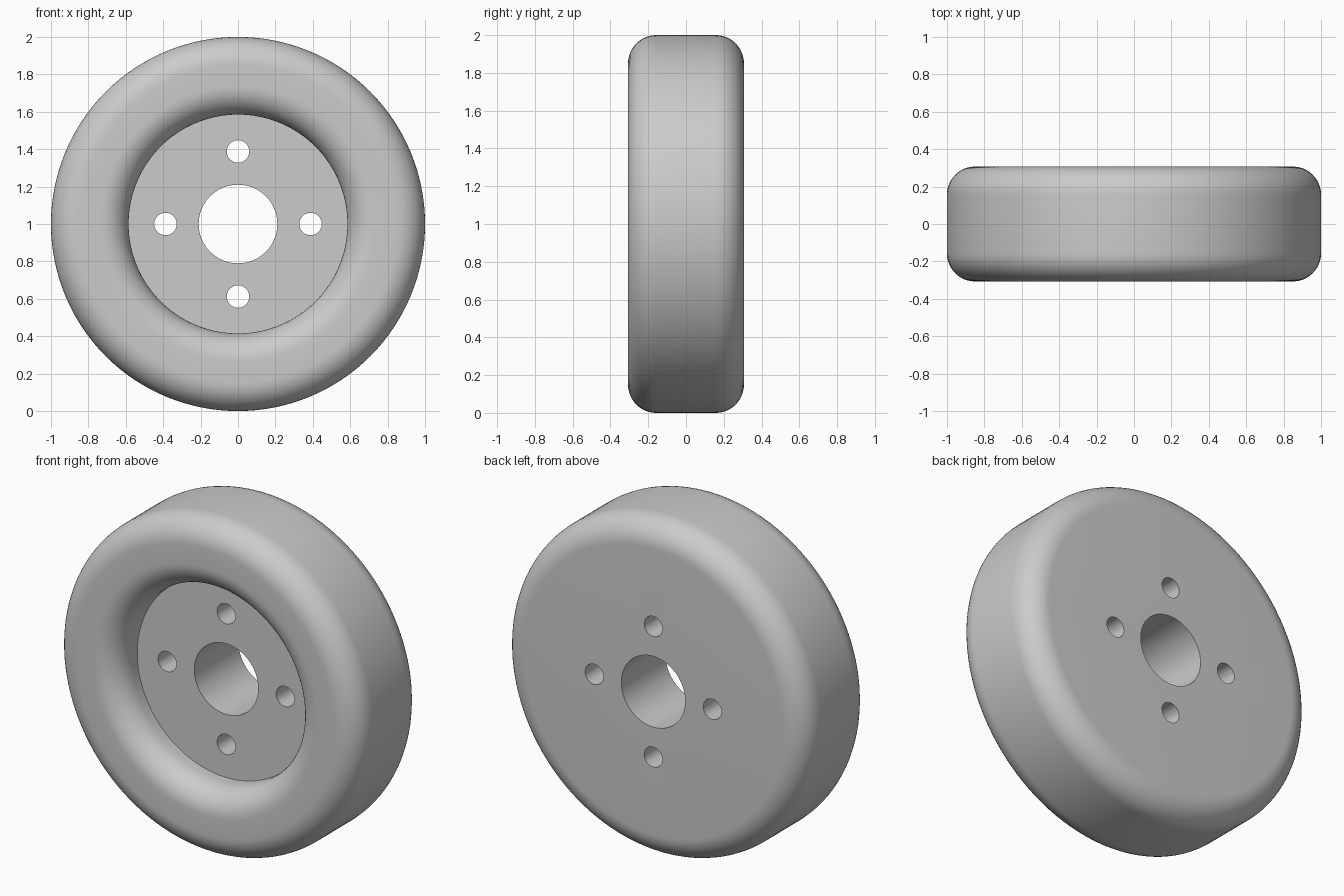
import bpy, bmesh, math
from mathutils import Vector, Matrix

if "Cube" in bpy.data.objects:
    bpy.data.objects.remove(bpy.data.objects["Cube"])

RADIUS, HALF, FILLET = 1.0, 0.307, 0.15
RECESS, FLOOR_Y, BORE = 0.585, -0.11, 0.21
BOLT_R, BOLT_RING = 0.06, 0.388
AXLE = Vector((0, 0, 1))

# One light grey material
grey = bpy.data.materials.new("light grey")
grey.use_nodes = True
color = (0.6, 0.6, 0.6, 1)
grey.diffuse_color = color
grey.node_tree.nodes["Principled BSDF"].inputs["Base Color"].default_value = color


def arc(r, y, start, end, steps=12):
    """Fillet points around (r, y) as (radius, depth) pairs."""
    angles = [math.radians(start + (end - start) * i / steps) for i in range(steps + 1)]
    return [(r + FILLET * math.cos(a), y + FILLET * math.sin(a)) for a in angles]


def make_object(name, bm):
    mesh = bpy.data.meshes.new(name)
    bm.to_mesh(mesh)
    bm.free()
    obj = bpy.data.objects.new(name, mesh)
    bpy.context.collection.objects.link(obj)
    mesh.materials.append(grey)
    return obj


# Wheel cross-section: bore, recessed floor, rounded lip, rounded tread, flat back
edge = HALF - FILLET
profile = [(BORE, HALF), (BORE, FLOOR_Y), (RECESS, FLOOR_Y)]
profile += arc(RECESS + FILLET, -edge, 180, 270)
profile += arc(RADIUS - FILLET, -edge, 270, 360)
profile += arc(RADIUS - FILLET, edge, 0, 90)

# Wheel body, turned around the axle
bm = bmesh.new()
verts = [bm.verts.new((r, y, 1)) for r, y in profile]
edges = [bm.edges.new((verts[i - 1], verts[i])) for i in range(len(verts))]
bmesh.ops.spin(bm, geom=verts + edges, cent=AXLE, axis=(0, 1, 0),
               angle=math.tau, steps=128, use_merge=False)
bmesh.ops.remove_doubles(bm, verts=bm.verts, dist=1e-4)
bmesh.ops.recalc_face_normals(bm, faces=bm.faces)
wheel = make_object("wheel", bm)

# Four bolt holes drilled through the disc
bm = bmesh.new()
for i in range(4):
    a = i * math.pi / 2
    place = Matrix.Translation(AXLE + Vector((math.cos(a), 0, math.sin(a))) * BOLT_RING)
    bmesh.ops.create_cone(bm, cap_ends=True, segments=32, radius1=BOLT_R, radius2=BOLT_R,
                          depth=1, matrix=place @ Matrix.Rotation(math.pi / 2, 4, 'X'))
cutter = make_object("bolt_hole_cutter", bm)
cutter.hide_render = True

drill = wheel.modifiers.new("bolt holes", 'BOOLEAN')
drill.operation = 'DIFFERENCE'
drill.solver = 'EXACT'
drill.object = cutter

bpy.ops.object.select_all(action='DESELECT')
wheel.select_set(True)
bpy.context.view_layer.objects.active = wheel
bpy.ops.object.modifier_apply(modifier=drill.name)
bpy.data.objects.remove(cutter)
bpy.ops.object.shade_smooth_by_angle(angle=math.radians(30))
